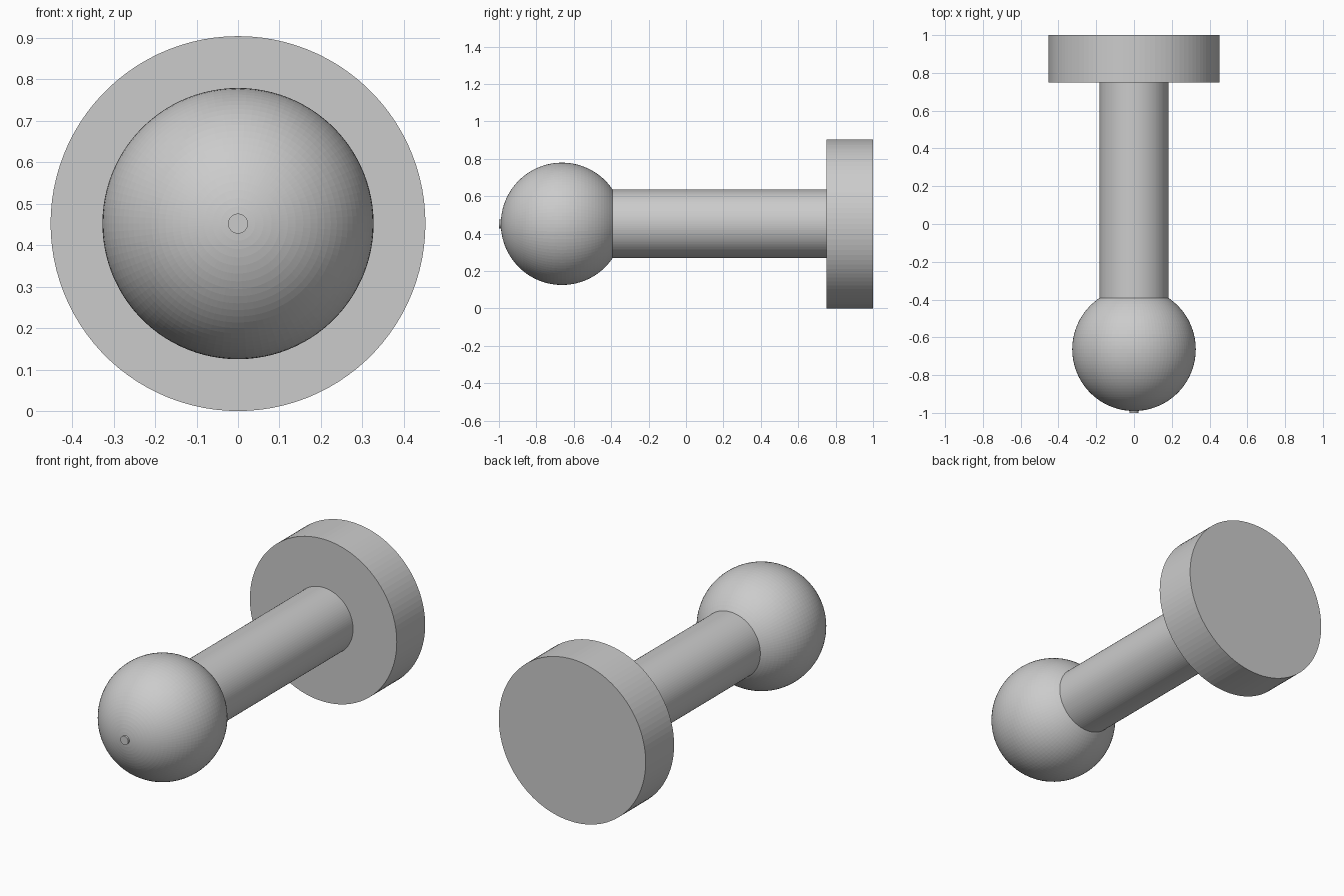
import bpy
import math

cube = bpy.data.objects.get("Cube")
if cube:
    bpy.data.objects.remove(cube, do_unlink=True)

AXIS_Z = 0.452
SIDES = 100
ALONG_Y = (math.pi / 2, 0, 0)

# Single plain grey
grey = bpy.data.materials.new("light_grey")
grey.use_nodes = True
colour = (0.6, 0.6, 0.6, 1)
grey.diffuse_color = colour
grey.node_tree.nodes["Principled BSDF"].inputs["Base Color"].default_value = colour


def finish(name):
    part = bpy.context.object
    part.name = name
    part.data.materials.append(grey)
    bpy.ops.object.shade_flat()


def rod(name, radius, front, back, sides=SIDES):
    """Cylinder lying along y between two depths."""
    bpy.ops.mesh.primitive_cylinder_add(
        vertices=sides, radius=radius, depth=back - front,
        location=(0, (front + back) / 2, AXIS_Z), rotation=ALONG_Y)
    finish(name)


# Round base disc and shaft
rod("base_disc", AXIS_Z, 0.75, 1.0)
rod("shaft", 0.183, -0.42, 0.75)

# Ball with its poles on the shaft axis
bpy.ops.mesh.primitive_uv_sphere_add(
    segments=SIDES, ring_count=SIDES // 2, radius=0.327,
    location=(0, -0.663, AXIS_Z), rotation=ALONG_Y)
finish("ball")

# Tiny pin at the tip of the ball
rod("tip_pin", 0.024, -1.0, -0.97)
